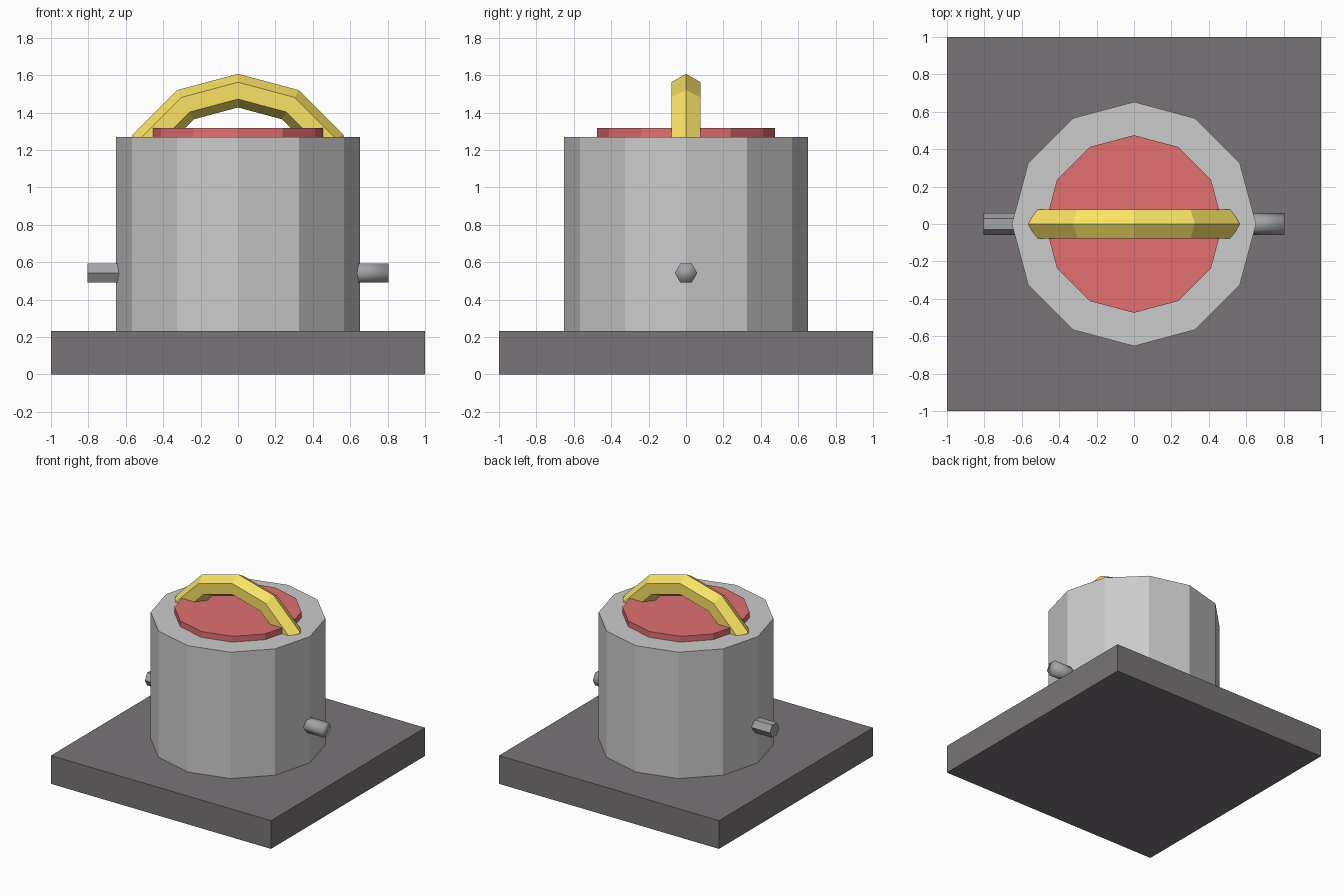
import bpy, bmesh
from math import sin, cos, pi, radians

if "Cube" in bpy.data.objects:
    bpy.data.objects.remove(bpy.data.objects["Cube"])


def paint(obj, name, rgb):
    mat = bpy.data.materials.get(name) or bpy.data.materials.new(name)
    mat.diffuse_color = (*rgb, 1)
    mat.use_nodes = True
    mat.node_tree.nodes["Principled BSDF"].inputs["Base Color"].default_value = mat.diffuse_color
    obj.data.materials.append(mat)


def prism(name, sides, radius, length, center, rot=(0, 0, 0)):
    bpy.ops.mesh.primitive_cylinder_add(vertices=sides, radius=radius, depth=length,
                                        location=center, rotation=rot)
    obj = bpy.context.object
    obj.name = name
    return obj


# Square base slab
bpy.ops.mesh.primitive_cube_add(size=1, location=(0, 0, 0.116))
base = bpy.context.object
base.name = "base"
base.scale = (2, 2, 0.232)
paint(base, "dark_grey", (0.19, 0.175, 0.185))

# Twelve-sided drum
prism("drum", 12, 0.653, 1.04, (0, 0, 0.75))

# Red lid disc on the drum
lid = prism("lid", 12, 0.475, 0.07, (0, 0, 1.283))
paint(lid, "red", (0.75, 0.16, 0.165))

# Hexagonal side pins: the right one is smooth shaded, the left one flat
for side, name in ((1, "right_pin"), (-1, "left_pin")):
    pin = prism(name, 6, 0.06, 0.25, (side * 0.68, 0, 0.542), (0, radians(90), 0))
    paint(pin, "mid_grey", (0.37, 0.37, 0.39))
    if side > 0:
        pin.data.shade_smooth()

# Arched handle: hexagonal section swept over a half circle, feet inside the drum
bm = bmesh.new()
R, r, zc = 0.56, 0.09, 0.957
rings = []
for i in range(7):
    a = i * pi / 6
    ring = []
    for k in range(6):
        t = k * pi / 3
        d = R + r * cos(t)
        ring.append(bm.verts.new((d * cos(a), r * sin(t), zc + d * sin(a))))
    rings.append(ring)
for p, q in zip(rings, rings[1:]):
    for k in range(6):
        n = (k + 1) % 6
        bm.faces.new((p[k], p[n], q[n], q[k]))
bm.faces.new(rings[0])
bm.faces.new(rings[-1])
bmesh.ops.recalc_face_normals(bm, faces=bm.faces[:])
mesh = bpy.data.meshes.new("handle")
bm.to_mesh(mesh)
bm.free()
handle = bpy.data.objects.new("handle", mesh)
bpy.context.collection.objects.link(handle)
paint(handle, "yellow", (0.95, 0.76, 0.13))
